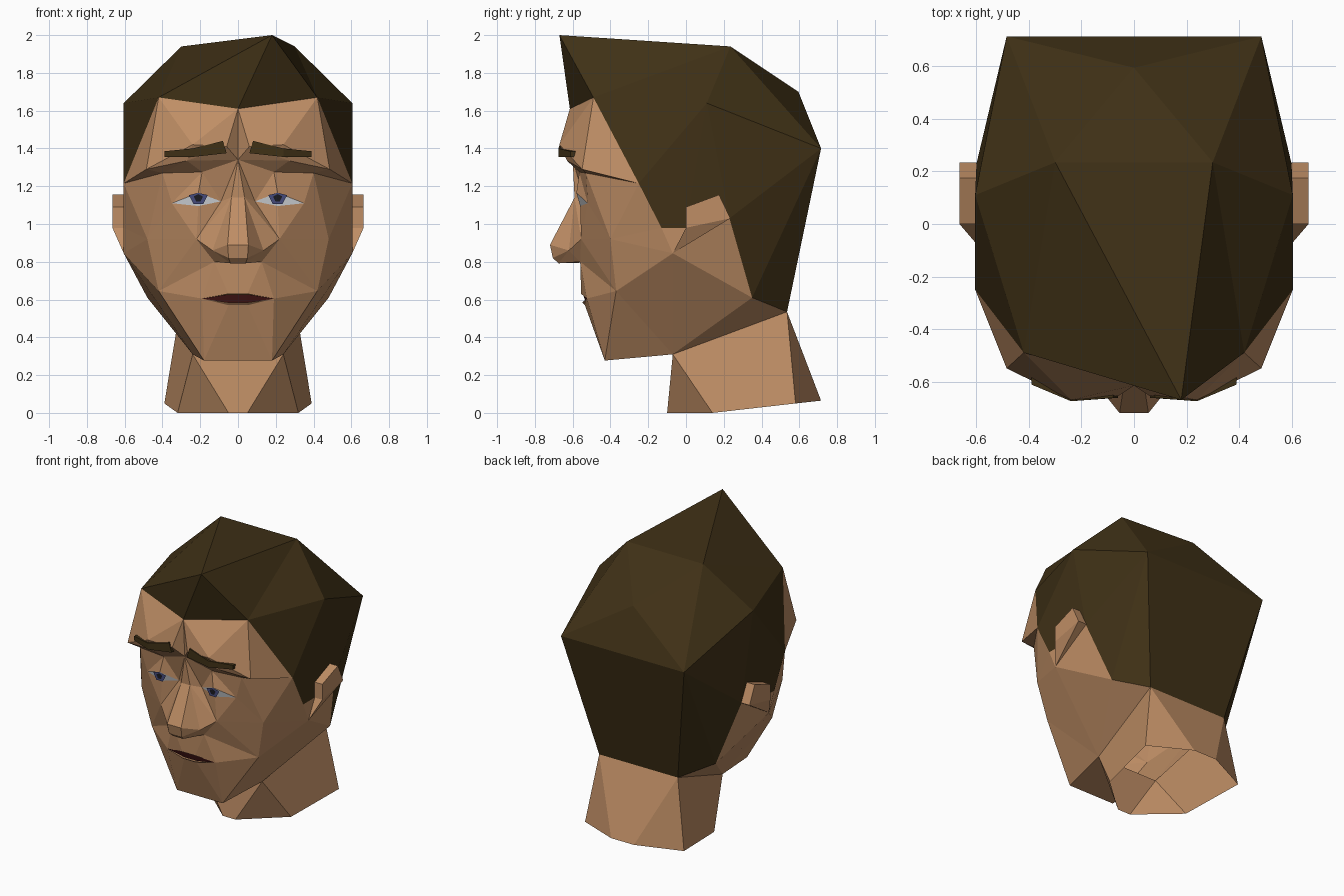
import bpy, bmesh

if "Cube" in bpy.data.objects:
    bpy.data.objects.remove(bpy.data.objects["Cube"])

def material(name, r, g, b):
    m = bpy.data.materials.new(name)
    m.diffuse_color = (r, g, b, 1)
    m.use_nodes = True
    m.node_tree.nodes["Principled BSDF"].inputs["Base Color"].default_value = m.diffuse_color
    return m

SKIN = material("skin", .52, .27, .13)
HAIR = material("hair", .05, .03, .008)
WHITE = material("eye white", .75, .78, .82)
BLUE = material("iris blue", .06, .07, .2)
BLACK = material("pupil black", .01, .01, .015)
RED = material("mouth red", .06, .008, .008)
P = {}

def part(name, mat, *strips):
    """Facets named by corner points; '~' means the mirrored corner. Every facet is mirrored."""
    bm = bmesh.new()
    verts, done = {}, set()
    def vert(token):
        base, flip = token.rstrip("~"), token.endswith("~")
        x, y, z = P[base]
        co = (-x if flip and base != "peak" else x, y, z)
        key = tuple(round(c, 5) + 0.0 for c in co)
        if key not in verts:
            verts[key] = bm.verts.new(co)
        return verts[key]
    for f in [f for strip in strips for f in strip.split(",")]:
        toks = f.split()
        other = [t[:-1] if t.endswith("~") else t + "~" for t in reversed(toks)]
        for side in (toks, other):
            vs = [vert(t) for t in side]
            if frozenset(vs) not in done:
                done.add(frozenset(vs))
                bm.faces.new(vs)
    bmesh.ops.recalc_face_normals(bm, faces=bm.faces)
    me = bpy.data.meshes.new(name)
    bm.to_mesh(me)
    bm.free()
    me.materials.append(mat)
    ob = bpy.data.objects.new(name, me)
    bpy.context.collection.objects.link(ob)
    return ob

# hair: the off-centre quiff peak is not mirrored
P.update(
    peak=(.18, -.67, 2), line=(0, -.615, 1.61), corner=(.42, -.49, 1.67),
    crown=(.30, .235, 1.94), side=(.605, .11, 1.64), mid=(0, .595, 1.70),
    back=(.485, .715, 1.40), temple=(.605, -.25, 1.215), burn=(.605, -.13, .98),
    lobe=(.605, 0, .98), ear=(.6, .23, 1.03), nape=(.48, .35, .61), neck=(.31, .535, .535))
part("hair", HAIR,
     "line corner peak, corner crown peak, crown crown~ peak",
     "corner side crown, crown side back, crown back mid, crown mid crown~, mid back back~",
     "corner temple side, temple burn side, burn lobe side, lobe ear side, side ear back",
     "ear nape back, nape neck back, neck neck~ back~ back")

# forehead and brow ridge
P.update(
    b0=(0, -.60, 1.34), b1=(.24, -.67, 1.42), b2=(.485, -.55, 1.29), b3=(.06, -.655, 1.41),
    b4=(.27, -.63, 1.335), u=(.40, -.53, 1.27), lidtop=(.19, -.565, 1.275))
part("forehead", SKIN,
     "line corner b1, line b1 b3, line b3 b0, corner b2 b1, corner temple b2",
     "b3 b1 b4, b3 b4 b0, b1 b2 b4, b4 b2 u, b2 temple u, b4 u lidtop, b0 b4 lidtop")

# eyelids, cheeks and jaw
P.update(
    eyein=(.09, -.535, 1.12), eyeout=(.35, -.52, 1.11), lid=(.21, -.58, 1.165),
    low=(.21, -.56, 1.095), bridge=(.035, -.59, 1.14), bone=(.48, -.40, .92),
    cheek=(.22, -.555, .92), wing=(.135, -.62, .86), sill=(.125, -.56, .80),
    fold=(.42, -.37, .645), jaw=(.605, -.07, .845), chin=(.18, -.43, .277),
    throat=(.24, -.07, .31), base=(0, -.56, .795), lip=(.05, -.555, .63),
    edge=(.19, -.525, .605), under=(.05, -.535, .57))
part("face", SKIN,
     "u eyeout lidtop, lidtop eyeout lid, lidtop lid eyein, b0 lidtop eyein",
     "b0 eyein bridge, eyein cheek bridge, eyein low cheek, low eyeout cheek",
     "eyeout bone cheek, u bone eyeout, u temple bone, temple burn bone",
     "burn jaw bone, bone jaw fold, bridge cheek wing, cheek sill wing",
     "cheek bone fold, cheek fold sill, sill fold edge, sill edge lip, sill lip base",
     "base lip lip~, under edge chin, under chin chin~ under~, edge fold chin",
     "fold throat chin, fold jaw throat, jaw nape throat, burn lobe jaw",
     "lobe ear jaw, ear nape jaw, chin throat throat~ chin~")

# nose
P.update(tip=(.055, -.72, .89), tipbase=(.05, -.705, .82), septum=(.04, -.675, .792))
part("nose", SKIN,
     "b0 bridge bridge~, bridge tip tip~ bridge~, bridge wing tip",
     "tip tipbase tipbase~ tip~, tip wing tipbase, tipbase septum septum~ tipbase~",
     "tipbase wing septum, septum wing sill, septum sill base, septum base septum~")

# neck, open at the bottom
P.update(n0=(.05, -.10, 0), n1=(.32, .14, 0), n2=(.39, .58, .05), n3=(.09, .715, .065))
part("neck", SKIN, "throat n0 n0~ throat~, throat n1 n0, throat neck n2 n1",
     "nape neck throat, neck n3 n2, neck neck~ n3~ n3")

# mouth opening and lower lip
P.update(mt=(.05, -.545, .628), mb=(.05, -.53, .582), lipfront=(.05, -.55, .585))
part("mouth", RED, "mt edge mb, mt mb mb~ mt~")
part("lower_lip", SKIN, "lipfront edge under, lipfront under under~ lipfront~")

# eyes: white sliver, iris and pupil
part("eye_whites", WHITE, "eyein low eyeout lid")
for name, mat, w, y, top, bot in (("irises", BLUE, .05, -.583, 1.165, 1.105),
                                  ("pupils", BLACK, .024, -.586, 1.158, 1.12)):
    P.update(a=(.21 - w, y, top - .012), b=(.21 + w, y, top - .012),
             c=(.21 + w * .5, y, bot), d=(.21 - w * .5, y, bot), e=(.21, y, top))
    part(name, mat, "a d c b e")

# eyebrows: tapered wedges standing on the ridge
for tag, dy in (("f", -.012), ("r", .05)):
    P.update({"p" + tag: (.06, -.65 + dy, 1.375), "q" + tag: (.08, -.65 + dy, 1.44),
              "r" + tag: (.24, -.663 + dy, 1.40), "s" + tag: (.39, -.60 + dy, 1.385),
              "t" + tag: (.39, -.60 + dy, 1.355), "v" + tag: (.24, -.663 + dy, 1.355)})
loop = "pqrstv"
walls = [f"{a}f {b}f {b}r {a}r" for a, b in zip(loop, loop[1:] + loop[0])]
part("eyebrows", HAIR, "pf qf rf vf, vf rf sf tf", *walls)

# ears: flared plates tapering down to the jaw
for tag, x in (("o", .665), ("i", .595)):
    P.update({"h" + tag: (x, 0, 1.09), "j" + tag: (x, .175, 1.155),
              "k" + tag: (x, .235, 1.03), "l" + tag: (x, 0, .98)})
part("ears", SKIN, "ho jo ko lo, ho jo ji hi, jo ko ki ji, ho lo li hi",
     "lo ko jaw, ko ki jaw, lo li jaw")
